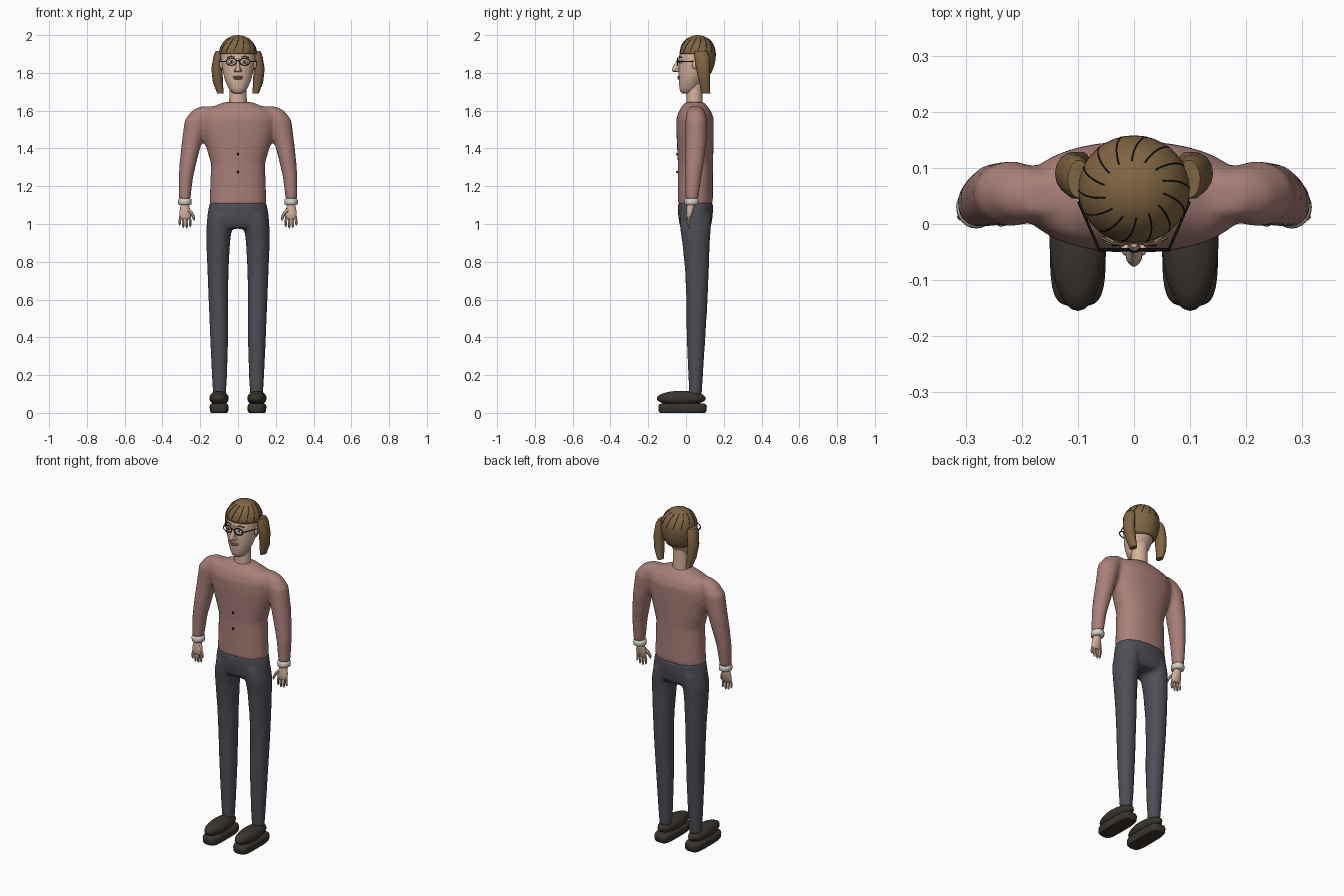
import bpy, bmesh, math
from mathutils import Vector

if "Cube" in bpy.data.objects:
    bpy.data.objects.remove(bpy.data.objects["Cube"])


def material(name, rgb):
    m = bpy.data.materials.new(name)
    m.diffuse_color = (*rgb, 1)
    m.use_nodes = True
    m.node_tree.nodes["Principled BSDF"].inputs["Base Color"].default_value = m.diffuse_color
    return m


SHIRT = material("dusty rose", (0.40, 0.215, 0.19))
TROUSERS = material("slate", (0.075, 0.075, 0.095))
SHOE = material("dark brown", (0.042, 0.034, 0.026))
HAIR = material("hair brown", (0.215, 0.13, 0.055))
SKIN = material("skin", (0.66, 0.45, 0.33))
WHITE = material("off white", (0.65, 0.62, 0.55))
BLACK = material("black", (0.01, 0.01, 0.01))
LIPS = material("lips", (0.36, 0.2, 0.16))


def finish(bm, name, mat, smooth=True):
    bmesh.ops.recalc_face_normals(bm, faces=bm.faces)
    me = bpy.data.meshes.new(name)
    bm.to_mesh(me)
    bm.free()
    ob = bpy.data.objects.new(name, me)
    bpy.context.collection.objects.link(ob)
    me.materials.append(mat)
    bpy.ops.object.select_all(action='DESELECT')
    bpy.context.view_layer.objects.active = ob
    ob.select_set(True)
    if smooth:
        bpy.ops.object.shade_smooth_by_angle(angle=math.radians(50))
    return ob


def add_loft(bm, rings, n=24, power=2.0):
    """Skin horizontal rings given as (x, y, z, x radius, y radius)."""
    loops = []
    for x, y, z, rx, ry in rings:
        loop = []
        for i in range(n):
            c, s = math.cos(2 * math.pi * i / n), math.sin(2 * math.pi * i / n)
            e = 2 / power
            loop.append(bm.verts.new((x + rx * math.copysign(abs(c) ** e, c),
                                      y + ry * math.copysign(abs(s) ** e, s), z)))
        loops.append(loop)
    for a, b in zip(loops, loops[1:]):
        for i in range(n):
            bm.faces.new((a[i], a[(i + 1) % n], b[(i + 1) % n], b[i]))
    bm.faces.new(loops[0][::-1])
    bm.faces.new(loops[-1])


def loft(name, mat, rings, n=24, power=2.0):
    bm = bmesh.new()
    add_loft(bm, rings, n, power)
    return finish(bm, name, mat)


def flip(rings, s):
    return [(s * r[0], *r[1:]) for r in rings]


def ball(name, mat, centre, radii, seg=20):
    bm = bmesh.new()
    bmesh.ops.create_uvsphere(bm, u_segments=seg, v_segments=max(6, seg // 2), radius=1)
    for v in bm.verts:
        v.co = Vector(centre) + Vector([a * b for a, b in zip(v.co, radii)])
    return finish(bm, name, mat)


def wire(name, mat, pts, r, radii=None, cyclic=False):
    cu = bpy.data.curves.new(name, 'CURVE')
    cu.dimensions = '3D'
    cu.bevel_depth, cu.bevel_resolution, cu.use_fill_caps = r, 1, True
    sp = cu.splines.new('POLY')
    sp.points.add(len(pts) - 1)
    for i, p in enumerate(pts):
        sp.points[i].co = (*p, 1)
        sp.points[i].radius = radii[i] if radii else 1
    sp.use_cyclic_u = cyclic
    ob = bpy.data.objects.new(name, cu)
    bpy.context.collection.objects.link(ob)
    cu.materials.append(mat)
    bpy.ops.object.select_all(action='DESELECT')
    bpy.context.view_layer.objects.active = ob
    ob.select_set(True)
    bpy.ops.object.convert(target='MESH')
    bpy.ops.object.shade_smooth_by_angle(angle=math.radians(50))


def blend(ob, voxel, rounds):
    """Merge overlapping volumes into one soft garment."""
    m = ob.modifiers.new("merge", 'REMESH')
    m.mode, m.voxel_size, m.use_smooth_shade = 'VOXEL', voxel, True
    s = ob.modifiers.new("soften", 'SMOOTH')
    s.factor, s.iterations = 0.5, rounds


# Sweater: torso and both sleeves
bm = bmesh.new()
add_loft(bm, [(0, .05, 1.10, .151, .092), (0, .05, 1.20, .147, .092), (0, .05, 1.32, .143, .093),
              (0, .049, 1.42, .172, .097), (0, .048, 1.50, .195, .099), (0, .048, 1.56, .20, .099),
              (0, .047, 1.60, .185, .084), (0, .046, 1.625, .125, .065), (0, .045, 1.645, .075, .05)], 40, 2.2)
sleeve = [(.283, .031, 1.125, .031, .034), (.276, .038, 1.25, .039, .044), (.262, .046, 1.34, .046, .051),
          (.245, .053, 1.43, .053, .056), (.217, .054, 1.55, .066, .058),
          (.185, .053, 1.60, .06, .045), (.16, .05, 1.622, .04, .03)]
for s in (1, -1):
    add_loft(bm, flip(sleeve, s))
blend(finish(bm, "sweater", SHIRT), .011, 5)

# Trousers: hips and both legs
bm = bmesh.new()
add_loft(bm, [(0, .05, .975, .13, .07), (0, .05, 1.0, .166, .085), (0, .05, 1.05, .162, .092),
              (0, .05, 1.115, .15, .093)], 40, 2.2)
leg = [(.098, .05, .09, .034, .034), (.098, .051, .2, .041, .039), (.1, .053, .4, .048, .05),
       (.104, .058, .6, .052, .057), (.106, .058, .75, .056, .063), (.105, .053, .9, .063, .073),
       (.1, .05, .98, .068, .082), (.09, .05, 1.05, .06, .085)]
for s in (1, -1):
    add_loft(bm, flip(leg, s))
blend(finish(bm, "trousers", TROUSERS), .011, 4)

for s, side in ((1, "left"), (-1, "right")):
    # Shoes
    ball(side + "_shoe_upper", SHOE, (s * .1, -.025, .077), (.051, .13, .04), 28)
    loft(side + "_shoe_sole", SHOE, [(s * .1, -.018, z, .05 - d, .128 - d)
         for z, d in ((0, .008), (.01, .001), (.035, 0), (.045, .004), (.05, .014))], 32, 4)

    # Cuffs
    loft(side + "_cuff", WHITE, [(s * .281, .03, z, .036 - d, .038 - d)
         for z, d in ((1.1, .008), (1.105, .001), (1.118, 0), (1.13, .001), (1.136, .008))])

    # Hands with four fingers and a thumb
    loft(side + "_palm", SKIN, [(s * .281, .027, 1.11, .019, .02), (s * .281, .024, 1.09, .024, .02),
         (s * .28, .02, 1.06, .031, .017), (s * .28, .017, 1.04, .03, .013), (s * .28, .016, 1.03, .026, .009)], 16)
    for i in range(4):
        x, dx = .259 + .0145 * i, (i - 1.5) * .004
        drop = (.985, .977, .98, .993)[i]
        wire(f"{side}_finger_{i + 1}", SKIN, [(s * x, .018, 1.045), (s * (x + dx), .013, 1.015),
             (s * (x + dx), .016, drop + .008), (s * (x + dx), .017, drop)], .0072, (1, 1, .85, .35))
    wire(side + "_thumb", SKIN, [(s * .268, .016, 1.08), (s * .245, .008, 1.056), (s * .235, .002, 1.035),
         (s * .232, 0, 1.02)], .009, (1.1, 1, .85, .4))

    # Hair bunches
    loft(side + "_bunch", HAIR, flip([(.093, .105, 1.69, .016, .024), (.106, .099, 1.75, .027, .03),
         (.112, .09, 1.82, .029, .037), (.104, .084, 1.89, .026, .04), (.098, .08, 1.915, .02, .034)], s), 14)

    # Ears, eyes and brows
    ball(side + "_ear", SKIN, (s * .087, .045, 1.845), (.012, .014, .026), 12)
    ball(side + "_eye", WHITE, (s * .035, -.028, 1.858), (.018, .011, .009), 14)
    ball(side + "_iris", BLACK, (s * .035, -.0375, 1.858), (.006, .003, .007), 10)
    wire(side + "_brow", HAIR, [(s * .018, -.037, 1.882), (s * .038, -.034, 1.889), (s * .058, -.024, 1.881)], .003)

    # Spectacle rims and temples
    rim = [(s * .036 + .027 * math.cos(a), -.046, 1.859 + .019 * math.sin(a))
           for a in (2 * math.pi * i / 20 for i in range(20))]
    wire(side + "_rim", BLACK, rim, .0028, cyclic=True)
    wire(side + "_temple", BLACK, [(s * .062, -.046, 1.861), (s * .099, .04, 1.861)], .0025)
wire("spectacle_bridge", BLACK, [(-.01, -.046, 1.862), (0, -.049, 1.865), (.01, -.046, 1.862)], .0028)

# Neck and head
loft("neck", SKIN, [(0, .045, 1.62, .049, .044), (0, .045, 1.67, .046, .042), (0, .045, 1.76, .045, .045)])
loft("head", SKIN, [(0, .0, 1.692, .02, .022), (0, .008, 1.70, .036, .038), (0, .015, 1.72, .05, .05),
     (0, .025, 1.76, .069, .063), (0, .035, 1.80, .079, .074), (0, .042, 1.84, .085, .081),
     (0, .048, 1.88, .09, .084), (0, .052, 1.91, .089, .083), (0, .055, 1.94, .076, .07),
     (0, .06, 1.965, .04, .04)], 32)

# Nose and mouth
loft("nose", SKIN, [(0, -.055, 1.804, .008, .012), (0, -.055, 1.81, .015, .02), (0, -.054, 1.82, .014, .022),
     (0, -.046, 1.838, .01, .02), (0, -.04, 1.86, .008, .012), (0, -.034, 1.88, .006, .008)], 14)
for s in (1, -1):
    ball("nostril_wing", SKIN, (s * .014, -.045, 1.813), (.009, .012, .009), 10)
ball("upper_lip", LIPS, (0, -.036, 1.779), (.03, .01, .0055), 14)
ball("lower_lip", LIPS, (0, -.036, 1.77), (.024, .01, .006), 14)

# Hair cap: dome with a fringe line in front and a longer back
bm = bmesh.new()
bmesh.ops.create_uvsphere(bm, u_segments=36, v_segments=24, radius=1)
for v in bm.verts:
    v.co = Vector((.1 * v.co.x, .062 + .096 * v.co.y, 1.9 + (.1 if v.co.z > 0 else .15) * v.co.z))
low = [f for f in bm.faces if f.calc_center_median().z < (1.9 if f.calc_center_median().y < .06 else 1.80)]
bmesh.ops.delete(bm, geom=low, context='FACES')
cap = finish(bm, "hair_cap", HAIR)
mod = cap.modifiers.new("thickness", 'SOLIDIFY')
mod.thickness, mod.offset = .01, -1

# Fine strand lines curving over the hair
for k in range(14):
    base = 2 * math.pi * k / 14
    pts = []
    for j in range(9):
        t = math.radians(32 + 6.5 * j)
        a = base + .3 * (1 - j / 8)
        pts.append((.1 * math.sin(t) * math.cos(a), .062 + .096 * math.sin(t) * math.sin(a),
                    1.9 + .1 * math.cos(t)))
    wire(f"strand_{k + 1}", BLACK, pts, .0013)

# Sweater buttons
for z in (1.37, 1.275):
    ball("button", BLACK, (0, -.046, z), (.007, .006, .007), 10)
